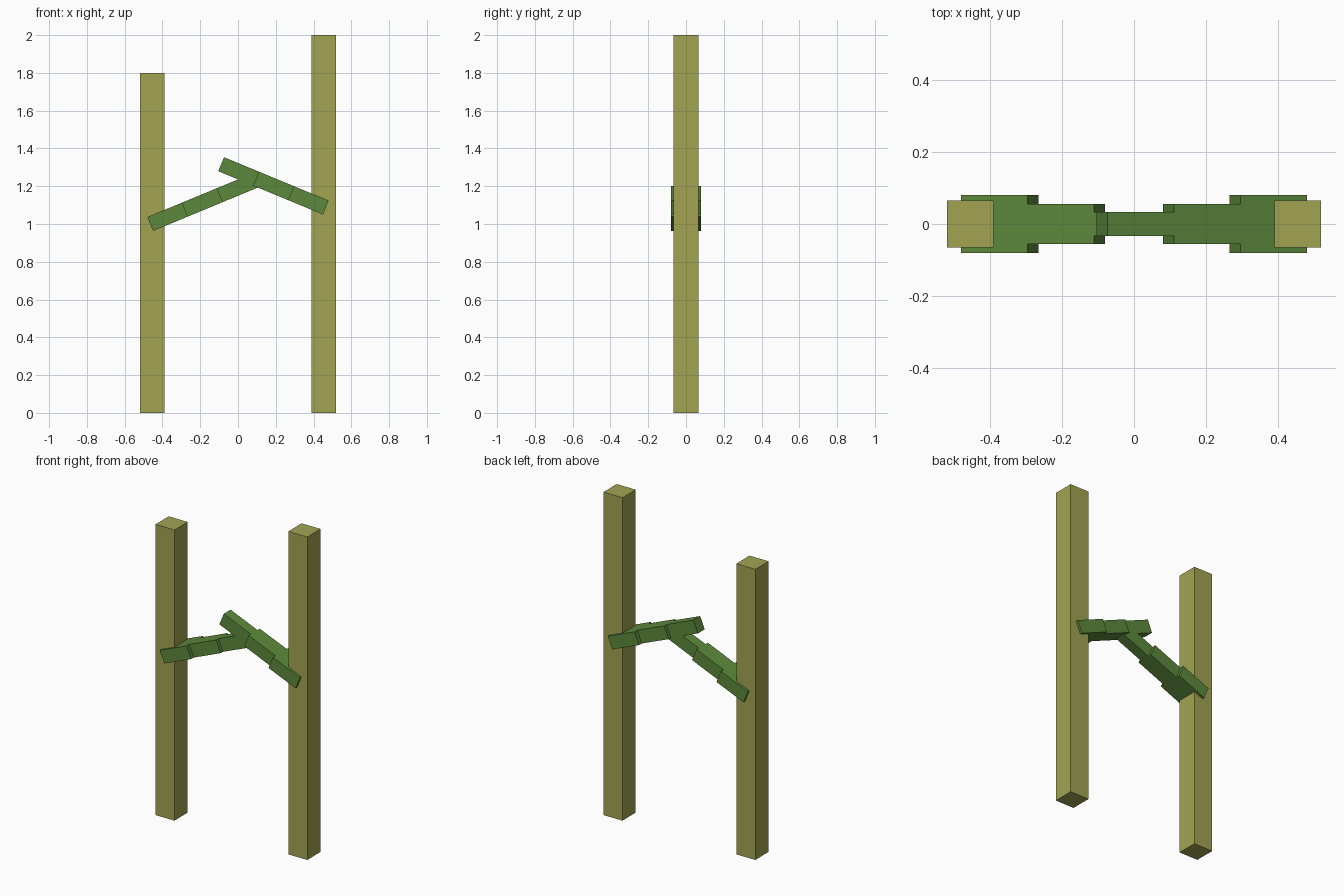
import bpy
from math import radians
from mathutils import Matrix, Vector

cube = bpy.data.objects.get("Cube")
if cube:
    bpy.data.objects.remove(cube, do_unlink=True)


def material(name, rgb):
    mat = bpy.data.materials.new(name)
    mat.use_nodes = True
    color = (*rgb, 1)
    mat.diffuse_color = color
    mat.node_tree.nodes["Principled BSDF"].inputs["Base Color"].default_value = color
    return mat


def box(name, size, matrix, mat):
    bpy.ops.mesh.primitive_cube_add(size=1)
    obj = bpy.context.object
    obj.name = name
    obj.data.transform(matrix @ Matrix.Diagonal((*size, 1)))
    obj.data.materials.append(mat)
    return obj


olive = material("olive wood", (0.36, 0.37, 0.085))
green = material("leaf green", (0.107, 0.25, 0.045))

# Upright posts
POST = 0.13
for side, x, height in (("right", -0.455, 1.8), ("left", 0.455, 2.0)):
    box(side + "_post", (POST, POST, height),
        Matrix.Translation((x, 0, height / 2)), olive)

# Leaning arms, each of three narrowing segments from the post inwards
SEGMENT, THICK = 0.2, 0.08
WIDTHS = {"base": 0.16, "middle": 0.11, "tip": 0.066}
for side, sign, z in (("right", -1, 1.0), ("left", 1, 1.087)):
    tilt = Matrix.Rotation(radians(22.5) * sign, 4, "Y")
    frame = Matrix.Translation((0.465 * sign, 0, z)) @ tilt
    for i, (part, width) in enumerate(WIDTHS.items()):
        offset = Vector((-sign * SEGMENT * (i + 0.5), 0, 0))
        box(f"{side}_arm_{part}", (SEGMENT, width, THICK),
            frame @ Matrix.Translation(offset), green)
